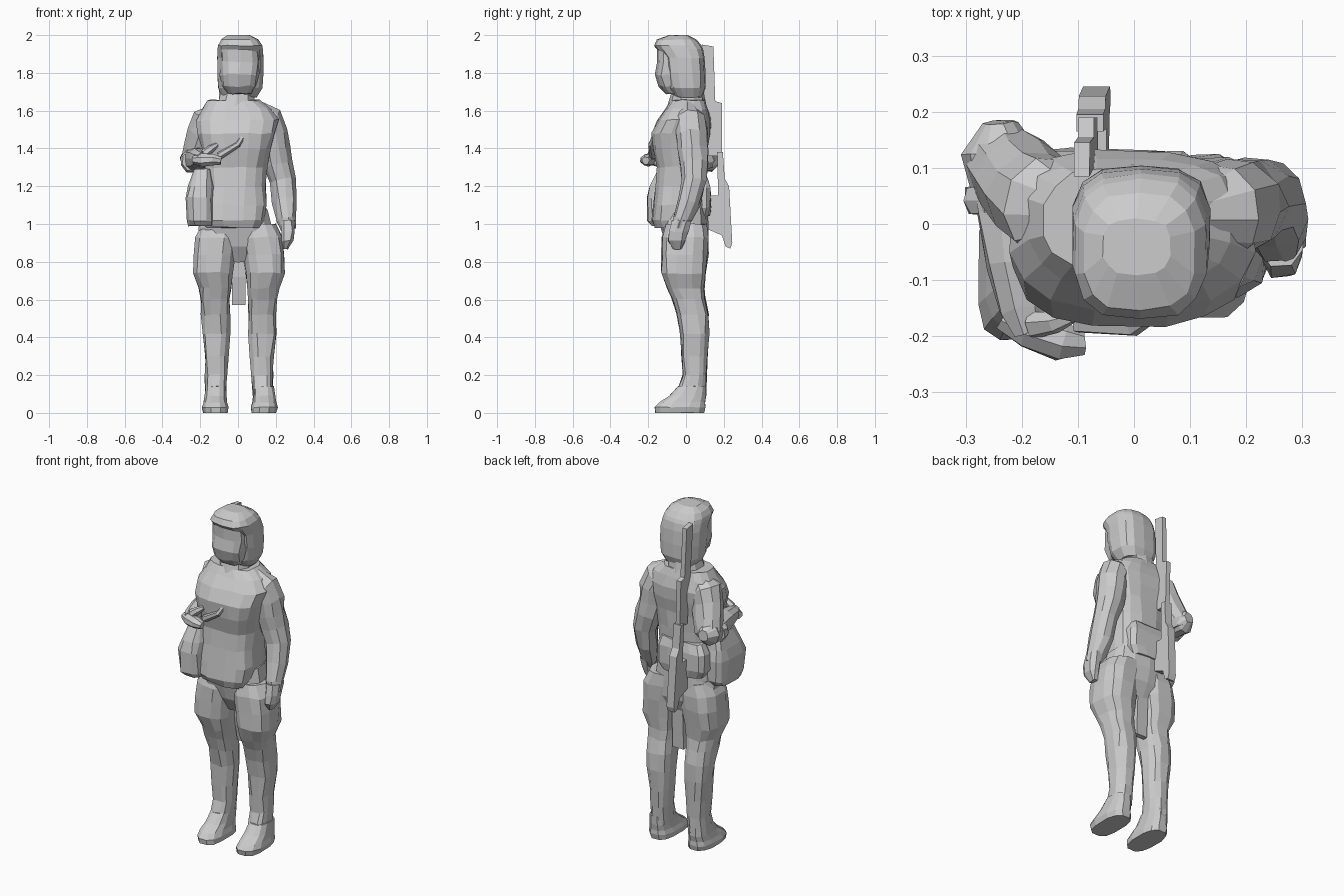
import bpy, bmesh, math, random
from mathutils import Vector

random.seed(4)


def finish(name, bm):
    bmesh.ops.recalc_face_normals(bm, faces=bm.faces[:])
    me = bpy.data.meshes.new(name)
    bm.to_mesh(me)
    bm.free()
    ob = bpy.data.objects.new(name, me)
    bpy.context.collection.objects.link(ob)
    return ob


def skin(name, rings, jitter):
    """Bridge a list of point rings, cap both ends, roughen slightly."""
    bm = bmesh.new()
    n = len(rings[0])
    vs = [[bm.verts.new(p + Vector([random.uniform(-jitter, jitter) for _ in "xyz"]))
           for p in ring] for ring in rings]
    for a, b in zip(vs, vs[1:]):
        for i in range(n):
            j = (i + 1) % n
            bm.faces.new((a[i], a[j], b[j], b[i]))
    bm.faces.new(vs[0])
    bm.faces.new(vs[-1])
    return finish(name, bm)


def sup(t, p):
    c, s = math.cos(t), math.sin(t)
    return (math.copysign(abs(c) ** p, c), math.copysign(abs(s) ** p, s))


def loft(name, rows, n=12, p=0.8, jitter=0.005):
    """Horizontal rings; each row is z, x min, x max, y min, y max."""
    rings = []
    for z, x0, x1, y0, y1 in rows:
        ring = []
        for i in range(n):
            c, s = sup(math.tau * (i + 0.5) / n, p)
            ring.append(Vector(((x0 + x1) / 2 + c * (x1 - x0) / 2,
                                (y0 + y1) / 2 + s * (y1 - y0) / 2, z)))
        rings.append(ring)
    return skin(name, rings, jitter)


def tube(name, pts, n=10, jitter=0.006):
    """Tube along a path; each point is x, y, z, radius."""
    cs = [Vector(q[:3]) for q in pts]
    rings = []
    side = Vector((1, 0, 0))
    for i, c in enumerate(cs):
        d = (cs[min(i + 1, len(cs) - 1)] - cs[max(i - 1, 0)]).normalized()
        side = (side - d * side.dot(d)).normalized()
        up = d.cross(side)
        rings.append([c + pts[i][3] * (side * math.cos(math.tau * k / n) + up * math.sin(math.tau * k / n))
                      for k in range(n)])
    return skin(name, rings, jitter)


def plate(name, profile, x_at, half):
    """Side (y, z) outline given thickness around x_at(z)."""
    return skin(name, [[Vector((x_at(z) + s * half, y, z)) for y, z in profile] for s in (-1, 1)], 0)


# Head inside a hood-like helmet
loft("head", [(1.69, -0.06, 0.07, -0.11, 0.05), (1.73, -0.085, 0.10, -0.145, 0.08),
              (1.79, -0.095, 0.115, -0.165, 0.09), (1.86, -0.097, 0.118, -0.155, 0.09),
              (1.93, -0.10, 0.12, -0.155, 0.08), (1.965, -0.07, 0.09, -0.13, 0.05)], n=14, p=0.65)
loft("helmet", [(1.67, -0.088, 0.10, -0.06, 0.085), (1.72, -0.107, 0.13, -0.095, 0.105),
                (1.80, -0.11, 0.137, -0.11, 0.105), (1.88, -0.112, 0.137, -0.12, 0.10),
                (1.925, -0.11, 0.132, -0.155, 0.09), (1.945, -0.108, 0.13, -0.17, 0.08),
                (1.975, -0.09, 0.11, -0.155, 0.055), (2.0, -0.055, 0.065, -0.09, 0.01)], n=14, p=0.7, jitter=0.002)
loft("neck", [(1.56, -0.13, 0.11, -0.11, 0.11), (1.635, -0.105, 0.09, -0.095, 0.105),
              (1.72, -0.085, 0.085, -0.07, 0.09)], n=10)

# Jacket from the hem to the collar
loft("jacket", [(0.98, -0.18, 0.13, -0.165, 0.11), (1.02, -0.20, 0.145, -0.18, 0.115),
                (1.10, -0.20, 0.155, -0.175, 0.115), (1.20, -0.18, 0.15, -0.16, 0.105),
                (1.30, -0.18, 0.155, -0.155, 0.11), (1.40, -0.195, 0.175, -0.18, 0.12),
                (1.48, -0.215, 0.20, -0.185, 0.13), (1.55, -0.225, 0.215, -0.15, 0.13),
                (1.61, -0.19, 0.175, -0.11, 0.12), (1.655, -0.16, 0.115, -0.08, 0.10)], n=16, p=0.7)
loft("hips", [(0.80, -0.15, 0.15, -0.06, 0.08), (0.88, -0.21, 0.20, -0.11, 0.115),
              (0.98, -0.21, 0.18, -0.135, 0.12), (1.08, -0.19, 0.16, -0.12, 0.115)], n=14)

# Hanging arm and hand
tube("hanging_arm", [(0.09, 0.01, 1.605, 0.05), (0.155, 0.02, 1.55, 0.09), (0.182, 0.03, 1.48, 0.086),
                     (0.192, 0.035, 1.40, 0.08), (0.21, 0.04, 1.32, 0.077), (0.235, 0.04, 1.23, 0.068),
                     (0.245, 0.015, 1.12, 0.062), (0.255, -0.02, 1.02, 0.052), (0.267, -0.035, 0.97, 0.038)])
loft("hanging_hand", [(0.87, 0.235, 0.265, -0.07, -0.02), (0.91, 0.225, 0.295, -0.095, 0.0),
                      (0.96, 0.225, 0.305, -0.09, 0.015), (1.02, 0.225, 0.305, -0.08, 0.03)], n=8)

# Bent arm and hand held in front of the chest
tube("bent_arm", [(-0.10, 0.02, 1.605, 0.05), (-0.155, 0.03, 1.55, 0.09), (-0.18, 0.05, 1.48, 0.085),
                  (-0.205, 0.08, 1.40, 0.08), (-0.225, 0.105, 1.34, 0.072), (-0.23, 0.11, 1.30, 0.05)])
tube("bent_forearm", [(-0.24, 0.18, 1.35, 0.035), (-0.238, 0.13, 1.345, 0.066), (-0.222, 0.03, 1.34, 0.062),
                      (-0.208, -0.07, 1.345, 0.056), (-0.195, -0.15, 1.345, 0.045), (-0.185, -0.19, 1.345, 0.03)])
tube("bent_hand", [(-0.235, -0.165, 1.34, 0.022), (-0.19, -0.19, 1.34, 0.036), (-0.13, -0.21, 1.34, 0.034),
                   (-0.09, -0.215, 1.335, 0.02)], 7, 0.004)
tube("thumb", [(-0.18, -0.18, 1.37, 0.025), (-0.14, -0.175, 1.40, 0.02), (-0.11, -0.165, 1.42, 0.012)], 6, 0.001)
tube("cuff", [(-0.24, 0.07, 1.335, 0.062), (-0.238, 0.045, 1.335, 0.068), (-0.236, 0.02, 1.335, 0.06)], 9, 0.003)

# Pouches, belt pack and chest strap
loft("side_pouch", [(0.99, -0.265, -0.13, -0.18, 0.04), (1.02, -0.275, -0.13, -0.205, 0.06),
                    (1.14, -0.275, -0.13, -0.21, 0.06), (1.20, -0.265, -0.13, -0.19, 0.05),
                    (1.29, -0.235, -0.14, -0.15, 0.03)], n=12, p=0.55)
loft("belt_pack", [(1.04, -0.17, 0.09, 0.04, 0.125), (1.09, -0.20, 0.12, 0.03, 0.137),
                   (1.19, -0.20, 0.12, 0.03, 0.135), (1.24, -0.17, 0.10, 0.03, 0.12)], n=12, p=0.6)
tube("chest_strap", [(0.05, -0.155, 1.50, 0.01), (0.0, -0.185, 1.42, 0.016), (-0.10, -0.175, 1.36, 0.02)], 6, 0.001)

# Legs with baggy thighs; the two are near mirror images
leg = [(0.09, -0.175, -0.065, -0.055, 0.105), (0.20, -0.175, -0.058, -0.02, 0.11),
       (0.30, -0.178, -0.052, -0.025, 0.112), (0.42, -0.192, -0.042, -0.03, 0.122),
       (0.52, -0.195, -0.042, -0.05, 0.12), (0.60, -0.20, -0.042, -0.075, 0.105),
       (0.66, -0.207, -0.035, -0.10, 0.10), (0.74, -0.237, -0.028, -0.13, 0.11),
       (0.84, -0.237, -0.010, -0.13, 0.12), (0.93, -0.225, 0.0, -0.13, 0.12), (1.0, -0.19, 0.0, -0.11, 0.11)]
foot = [(0.0, -0.185, -0.05, -0.165, 0.10), (0.03, -0.192, -0.048, -0.17, 0.105),
        (0.055, -0.185, -0.055, -0.145, 0.105), (0.09, -0.178, -0.06, -0.09, 0.108),
        (0.14, -0.172, -0.063, -0.045, 0.108)]
for side, sx, shift in (("right", 1, 0.0), ("left", -1, 0.012)):
    def flip(rows, up=1.0):
        return [(r[0], *sorted((sx * r[1] + shift * up, sx * r[2] + shift * up)), r[3], r[4]) for r in rows]
    loft(side + "_leg", flip(leg), n=12, p=0.75)
    loft(side + "_boot", flip(foot, 1.6), n=12, p=0.75, jitter=0.002)

# Coat tail hanging between the legs
plate("coat_tail", [(0.04, 0.57), (0.07, 0.57), (0.085, 0.95), (0.0, 0.95), (0.01, 0.72)], lambda z: 0.003, 0.036)

# Slung rifle on the back
lean = lambda z: -0.066 - 0.025 * (z - 0.87)
plate("rifle_barrel", [(0.085, 1.95), (0.145, 1.94), (0.155, 1.65), (0.19, 1.64), (0.19, 1.36),
                       (0.12, 1.36), (0.10, 1.65)], lean, 0.014)
plate("rifle_body", [(0.165, 1.38), (0.195, 1.38), (0.205, 1.24), (0.228, 1.20), (0.245, 0.90), (0.235, 0.87),
                     (0.21, 0.88), (0.19, 0.94), (0.12, 0.97), (0.12, 1.15), (0.17, 1.15)], lean, 0.024)
